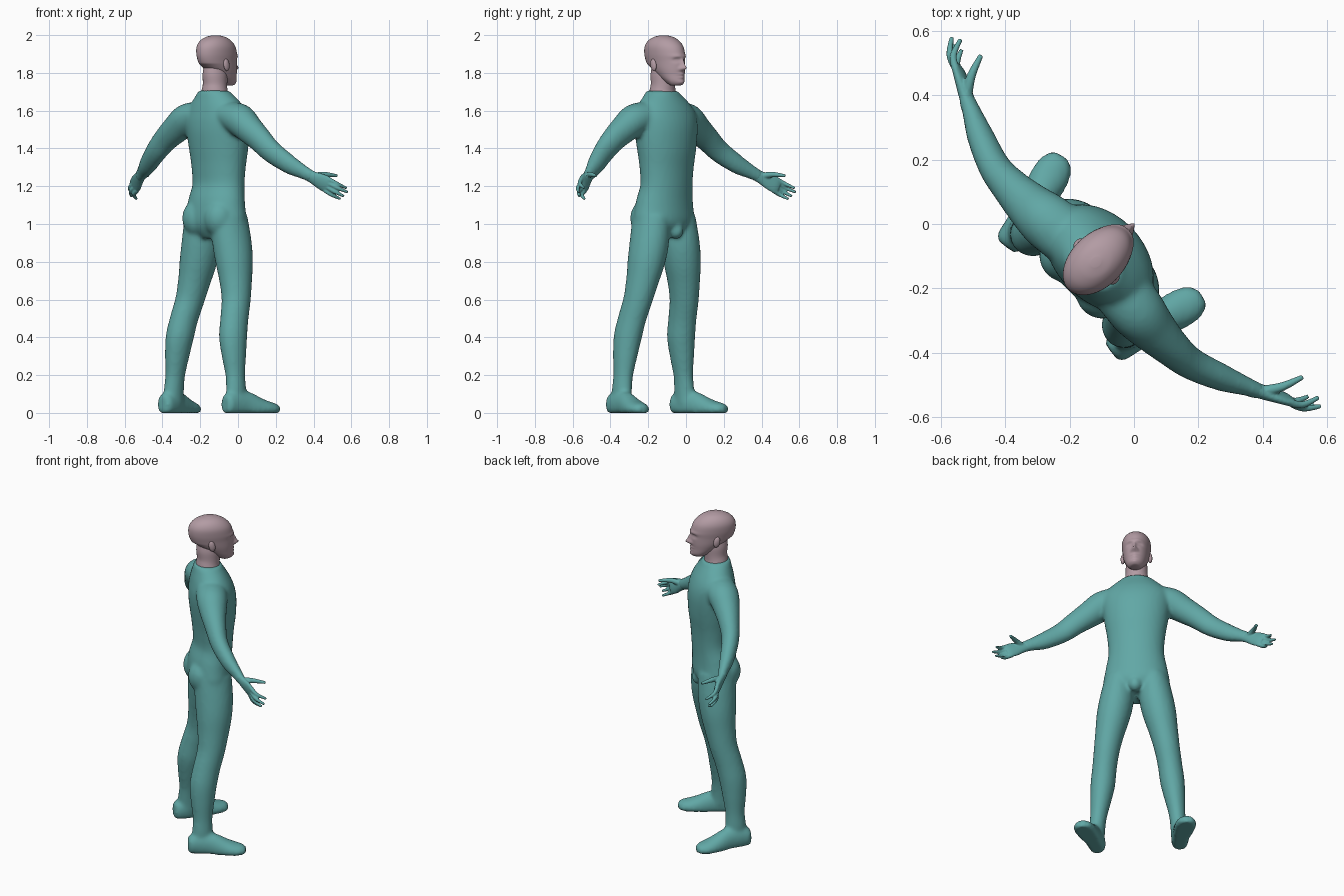
import bpy, bmesh, math
from mathutils import Vector, Matrix

# The figure is built facing +Y, then turned 45 degrees about z.
TURN = Matrix.Rotation(math.radians(-45), 4, 'Z')


def material(name, rgb):
    m = bpy.data.materials.new(name)
    m.diffuse_color = (*rgb, 1)
    return m


TEAL = material("teal suit", (0.12, 0.39, 0.38))
SKIN = material("dusty pink skin", (0.45, 0.33, 0.37))


def spline(rows, n):
    """Catmull-Rom interpolation of rows of numbers."""
    out = []
    last = len(rows) - 1
    for i in range(last):
        p0, p1, p2, p3 = (rows[min(max(i + k, 0), last)] for k in (-1, 0, 1, 2))
        for j in range(n):
            t = j / n
            out.append([0.5 * (2 * b + (c - a) * t + (2 * a - 5 * b + 4 * c - d) * t * t
                               + (3 * b - a - 3 * c + d) * t ** 3)
                        for a, b, c, d in zip(p0, p1, p2, p3)])
    out.append(list(rows[-1]))
    return out


def bridge(bm, rings):
    """Skin a list of vertex rings and cap both ends."""
    n = len(rings[0])
    for r0, r1 in zip(rings, rings[1:]):
        for i in range(n):
            j = (i + 1) % n
            bm.faces.new((r0[i], r0[j], r1[j], r1[i]))
    bm.faces.new(rings[0])
    bm.faces.new(rings[-1])


def tube(bm, rows, side=1, ref=(0, 1, 0), seg=24, sub=4, floor=False):
    """Loft along rows (x, y, z, a, b); b is the half size along ref, a across it."""
    rows = spline(rows, sub)
    pts = [Vector((side * r[0], r[1], r[2])) for r in rows]
    rings = []
    for i, r in enumerate(rows):
        t = (pts[min(i + 1, len(pts) - 1)] - pts[max(i - 1, 0)]).normalized()
        u = Vector(ref)
        u = (u - t * u.dot(t)).normalized()
        v = t.cross(u)
        ring = []
        for k in range(seg):
            w = 2 * math.pi * k / seg
            p = pts[i] + v * r[3] * math.cos(w) + u * r[4] * math.sin(w)
            if floor:
                p.z = max(p.z, 0)
            ring.append(bm.verts.new(p))
        rings.append(ring)
    bridge(bm, rings)


def blob(bm, centre, size, tilt=0):
    bmesh.ops.create_uvsphere(
        bm, u_segments=24, v_segments=14, radius=1,
        matrix=Matrix.Translation(centre) @ Matrix.Rotation(tilt, 4, 'X')
        @ Matrix.Diagonal((*size, 1)))


def finish(bm, name, mat, voxel=0, smooth=0):
    bmesh.ops.recalc_face_normals(bm, faces=bm.faces)
    bm.transform(TURN)
    me = bpy.data.meshes.new(name)
    bm.to_mesh(me)
    bm.free()
    me.materials.append(mat)
    for p in me.polygons:
        p.use_smooth = True
    ob = bpy.data.objects.new(name, me)
    bpy.context.collection.objects.link(ob)
    if voxel:
        rm = ob.modifiers.new("fuse", 'REMESH')
        rm.mode = 'VOXEL'
        rm.voxel_size = voxel
        rm.use_smooth_shade = True
        sm = ob.modifiers.new("soften", 'SMOOTH')
        sm.factor = 0.5
        sm.iterations = smooth
    return ob


# Suit: torso, buttocks, arms, legs and feet fused into one skin
bm = bmesh.new()
tube(bm, [(0, -.16, .93, .09, .08), (0, -.165, 1.0, .185, .122), (0, -.162, 1.1, .178, .123),
          (0, -.147, 1.2, .16, .112), (0, -.145, 1.3, .165, .118), (0, -.145, 1.4, .18, .13),
          (0, -.15, 1.5, .195, .135), (0, -.16, 1.57, .20, .125), (0, -.17, 1.63, .165, .105),
          (0, -.175, 1.675, .12, .087), (0, -.175, 1.705, .088, .078)], seg=40)
blob(bm, (0, -.075, .965), (.04, .04, .045))
for side in (1, -1):
    blob(bm, (side * .08, -.218, 1.03), (.085, .085, .1))
    # arm
    tube(bm, [(.12, -.175, 1.575, .075, .09), (.2, -.185, 1.55, .085, .088),
              (.27, -.19, 1.505, .077, .075), (.35, -.19, 1.45, .068, .06),
              (.43, -.182, 1.385, .061, .05), (.53, -.145, 1.315, .051, .042),
              (.60, -.112, 1.275, .038, .03), (.65, -.09, 1.247, .033, .024)], side)
    # leg
    tube(bm, [(.095, -.165, 1.03, .09, .11), (.115, -.16, .9, .098, .11),
              (.135, -.163, .8, .095, .103), (.155, -.172, .7, .083, .09),
              (.173, -.187, .6, .074, .08), (.188, -.215, .5, .07, .078),
              (.20, -.237, .4, .07, .078), (.213, -.243, .3, .06, .068),
              (.225, -.245, .2, .048, .056), (.233, -.247, .12, .046, .06),
              (.236, -.247, .05, .045, .062)], side)
    # foot
    tube(bm, [(.233, -.332, .045, .03, .045), (.235, -.315, .045, .045, .06),
              (.24, -.27, .045, .05, .075), (.255, -.2, .04, .052, .075),
              (.275, -.13, .025, .058, .06), (.292, -.07, .02, .06, .042),
              (.303, -.03, .018, .048, .033), (.308, -.008, .018, .025, .02)],
         side, ref=(0, 0, 1), floor=True)
finish(bm, "suit_body", TEAL, 0.011, 5)

# Hands: palm, four curled fingers and a thumb on each side
bm = bmesh.new()
tips = [(.788, .025, 1.19), (.812, .01, 1.168), (.795, -.002, 1.147), (.763, .004, 1.132)]
for side in (1, -1):
    tube(bm, [(.61, -.108, 1.27, .032, .024), (.65, -.088, 1.246, .034, .022),
              (.69, -.066, 1.224, .044, .019), (.72, -.05, 1.207, .045, .016),
              (.738, -.042, 1.197, .036, .011)], side)
    for k, tip in enumerate(tips):
        d = .033 - .022 * k
        root = Vector((.718 + .42 * d, -.052, 1.207 + .9 * d))
        mid = (root + Vector(tip)) / 2 + Vector((.008, -.014, 0))
        tube(bm, [(*root, .0125, .0125), (*mid, .011, .011), (*tip, .007, .007)],
             side, ref=(0.3, 1, 0.2), seg=12)
    tube(bm, [(.655, -.08, 1.255, .018, .018), (.685, -.03, 1.262, .014, .014),
              (.708, .035, 1.255, .008, .008)], side, ref=(0, 0, 1), seg=12)
finish(bm, "hands", TEAL, 0.0045, 2)

# Head: skull loft with face relief, neck and ears
bm = bmesh.new()


def bump(x, z, x0, z0, sx, sz):
    return math.exp(-((x - x0) / sx) ** 2 - ((z - z0) / sz) ** 2)


def relief(x, z):
    x = abs(x)
    d = .026 * bump(x, z, 0, 1.826, .013, .014)         # nose tip
    d += .015 * bump(x, z, 0, 1.85, .009, .022)         # nose bridge
    d += .007 * bump(x, z, .016, 1.822, .008, .009)     # nostril wings
    d += .006 * bump(x, z, .025, 1.888, .03, .01)       # brow
    d -= .011 * bump(x, z, .03, 1.868, .015, .011)      # eye socket
    d += .005 * bump(x, z, .03, 1.867, .01, .006)       # eyelid
    d += .007 * bump(x, z, 0, 1.793, .022, .006)        # upper lip
    d += .006 * bump(x, z, 0, 1.777, .018, .006)        # lower lip
    d += .006 * bump(x, z, 0, 1.75, .022, .011)         # chin
    return d


skull = [(1.733, -.11, -.055, .02), (1.738, -.15, -.037, .036), (1.757, -.19, -.028, .053),
         (1.79, -.225, -.03, .065), (1.82, -.252, -.028, .072), (1.86, -.277, -.028, .077),
         (1.90, -.288, -.031, .082), (1.94, -.284, -.045, .081), (1.97, -.262, -.073, .068),
         (1.99, -.225, -.11, .045), (1.999, -.185, -.15, .014)]
rings = []
for z, back, front, w in spline(skull, 7):
    mid, half = (back + front) / 2, (front - back) / 2
    slope = .3 * min(1, max(0, (1.85 - z) / .1))
    ring = []
    for k in range(96):
        a = 2 * math.pi * k / 96
        x, y = w * math.cos(a), mid + half * math.sin(a)
        zz = z + slope * max(0, front - .04 - y)
        if math.sin(a) > 0:
            y += relief(x, z) * min(1, 2 * math.sin(a))
        ring.append(bm.verts.new((x, y, zz)))
    rings.append(ring)
bridge(bm, rings)
tube(bm, [(0, -.175, 1.67, .082, .074), (0, -.175, 1.705, .07, .068),
          (0, -.172, 1.74, .063, .066), (0, -.172, 1.79, .062, .07),
          (0, -.172, 1.83, .055, .065)], seg=40)
for side in (1, -1):
    blob(bm, (side * .079, -.165, 1.842), (.012, .019, .033), .2)
finish(bm, "head", SKIN)
